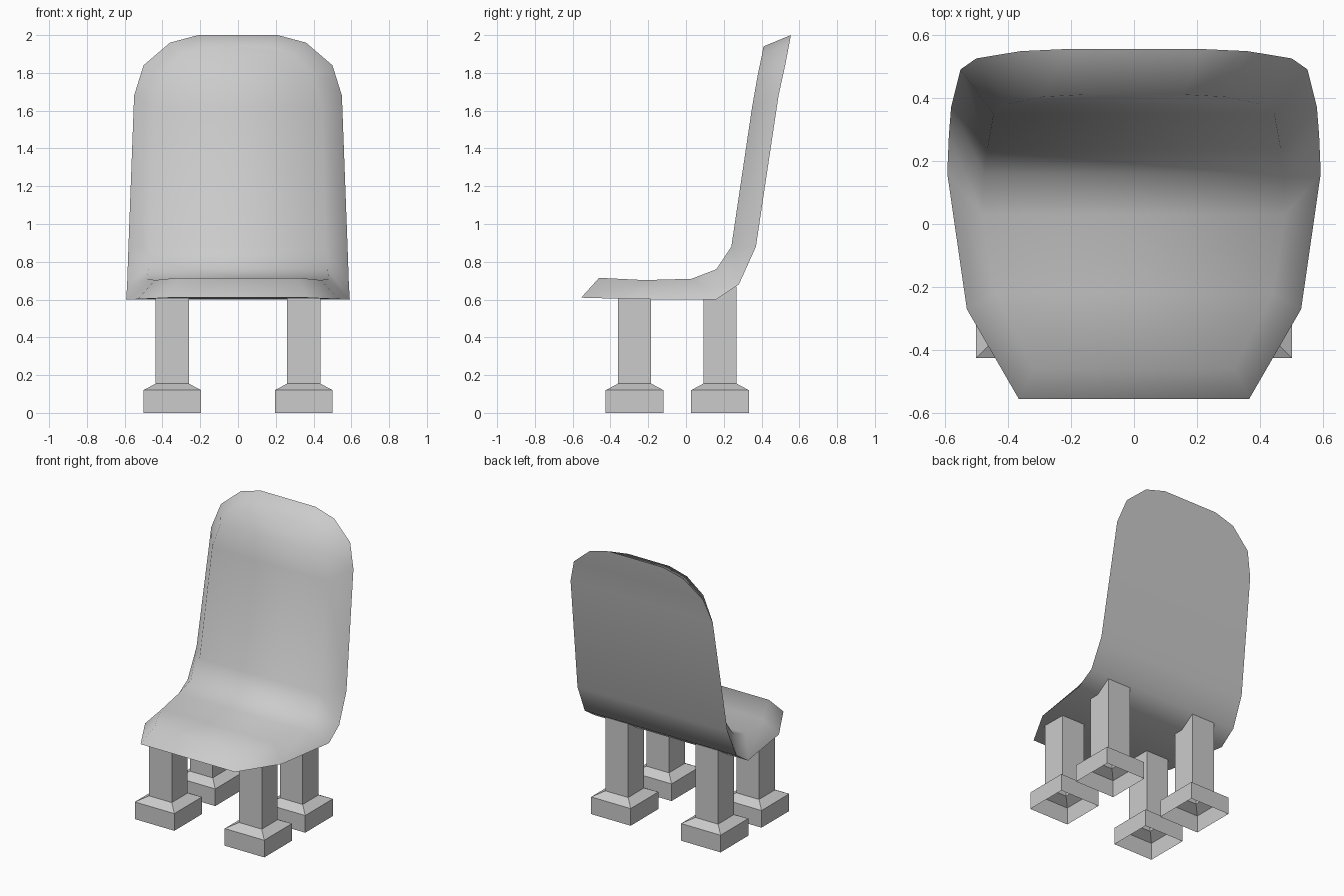
import bpy, bmesh, math

if "Cube" in bpy.data.objects:
    bpy.data.objects.remove(bpy.data.objects["Cube"])


def loft(name, rings, cap_start=True, cap_end=True):
    """Skin a series of four-point rings into one mesh object."""
    bm = bmesh.new()
    rows = [[bm.verts.new(p) for p in ring] for ring in rings]
    for a, b in zip(rows, rows[1:]):
        for i in range(4):
            j = (i + 1) % 4
            bm.faces.new((a[i], a[j], b[j], b[i]))
    if cap_start:
        bm.faces.new(rows[0])
    if cap_end:
        bm.faces.new(rows[-1])
    bmesh.ops.recalc_face_normals(bm, faces=bm.faces)
    if not (cap_start and cap_end):
        # keep open parts facing outwards
        top = max(bm.faces, key=lambda f: f.calc_center_median().z)
        if top.normal.z < 0:
            bmesh.ops.reverse_faces(bm, faces=bm.faces)
    mesh = bpy.data.meshes.new(name)
    bm.to_mesh(mesh)
    bm.free()
    obj = bpy.data.objects.new(name, mesh)
    bpy.context.collection.objects.link(obj)
    return obj


# Seat shell: (y, z, half width) along the underside/back and the sitting side
outer = [(-.555, .61, .365), (-.27, .602, .53), (.16, .60, .592),
         (.28, .68, .587), (.37, .88, .58), (.49, 1.68, .55),
         (.525, 1.84, .50), (.548, 1.96, .36), (.555, 2.0, .21)]
inner = [(-.46, .715, .32), (-.22, .703, .44), (.03, .71, .48),
         (.16, .76, .475), (.24, .88, .465), (.35, 1.62, .445),
         (.38, 1.79, .40), (.403, 1.90, .29), (.41, 1.94, .16)]
rings = [[(-ow, oy, oz), (ow, oy, oz), (iw, iy, iz), (-iw, iy, iz)]
         for (oy, oz, ow), (iy, iz, iw) in zip(outer, inner)]
shell = loft("seat_shell", rings)
bpy.context.view_layer.objects.active = shell
shell.select_set(True)
bpy.ops.object.shade_smooth_by_angle(angle=math.radians(65))
shell.select_set(False)


# Legs with flared feet, hollow underneath
def square(cx, cy, half, z):
    return [(cx + sx * half, cy + sy * half, z)
            for sx, sy in ((-1, -1), (1, -1), (1, 1), (-1, 1))]


for side, sx in (("left", -1), ("right", 1)):
    for row, cy, top in (("front", -.272, .62), ("back", .18, .67)):
        sections = [(.153, 0), (.153, .12), (.088, .155), (.088, top)]
        loft(f"{row}_{side}_leg",
             [square(sx * .348, cy, h, z) for h, z in sections],
             cap_start=False)
